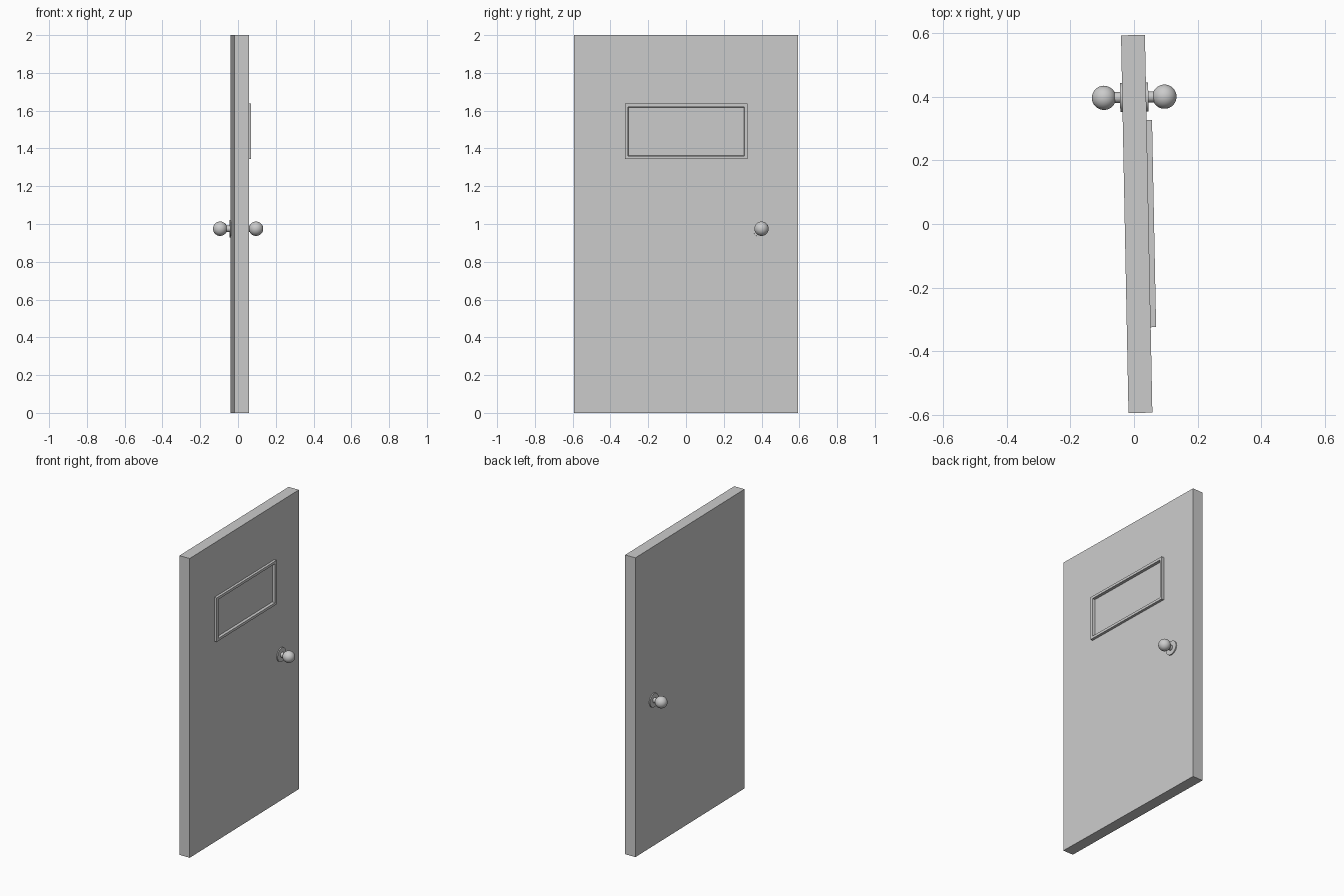
import bpy
from math import radians
from mathutils import Matrix

if "Cube" in bpy.data.objects:
    bpy.data.objects.remove(bpy.data.objects["Cube"])

# Everything is built square, then swung slightly ajar about z
SWING = Matrix.Translation((0.0085, 0, 0)) @ Matrix.Rotation(radians(1.13), 4, 'Z')
HALF_T = 0.0375          # half door thickness
KNOB_Y, KNOB_Z = 0.398, 0.975


def make(name, verts, faces, smooth=False):
    mesh = bpy.data.meshes.new(name)
    mesh.from_pydata(verts, [], faces)
    mesh.transform(SWING)
    obj = bpy.data.objects.new(name, mesh)
    bpy.context.collection.objects.link(obj)
    if smooth:
        bpy.context.view_layer.objects.active = obj
        obj.select_set(True)
        bpy.ops.object.shade_smooth_by_angle(angle=radians(35))
        obj.select_set(False)
    return obj


def box(name, x0, x1, y0, y1, z0, z1):
    v = [(x, y, z) for x in (x0, x1) for y in (y0, y1) for z in (z0, z1)]
    f = [(0, 1, 3, 2), (4, 6, 7, 5), (0, 4, 5, 1), (2, 3, 7, 6), (0, 2, 6, 4), (1, 5, 7, 3)]
    return make(name, v, f)


def window_frame(name, y, z0, z1):
    # (inset from outer edge, height x) profile swept round the rectangle
    profile = [(0, HALF_T - 0.002), (0, HALF_T + 0.017), (0.017, HALF_T + 0.017), (0.02, HALF_T - 0.002)]
    verts = []
    for inset, x in profile:
        a, b, c = y - inset, z0 + inset, z1 - inset
        verts += [(x, -a, b), (x, a, b), (x, a, c), (x, -a, c)]
    faces = []
    for r in range(4):
        n = (r + 1) % 4
        for i in range(4):
            j = (i + 1) % 4
            faces.append((r * 4 + i, r * 4 + j, n * 4 + j, n * 4 + i))
    return make(name, verts, faces)


def place(name, side):
    obj = bpy.context.object
    obj.name = name
    obj.data.transform(SWING @ obj.matrix_basis)
    obj.matrix_basis = Matrix.Identity(4)
    bpy.ops.object.shade_smooth_by_angle(angle=radians(35))


def disc(name, side, radius, a, b):
    bpy.ops.mesh.primitive_cylinder_add(
        vertices=32, radius=radius, depth=b - a,
        location=(side * (a + b) / 2, KNOB_Y, KNOB_Z), rotation=(0, radians(90), 0))
    place(name, side)


# Door slab
box("door_slab", -HALF_T, HALF_T, -0.593, 0.593, 0, 2)

# Raised window surround on one face
window_frame("window_frame", 0.325, 1.343, 1.637)

# Knob, neck and rose on both faces
for side, label in ((1, "outer"), (-1, "inner")):
    disc(label + "_knob_rose", side, 0.046, HALF_T - 0.003, HALF_T + 0.007)
    disc(label + "_knob_neck", side, 0.017, HALF_T, 0.068)
    bpy.ops.mesh.primitive_uv_sphere_add(
        segments=32, ring_count=16, radius=0.038,
        location=(side * 0.095, KNOB_Y, KNOB_Z), rotation=(0, radians(90), 0))
    place(label + "_knob_ball", side)
